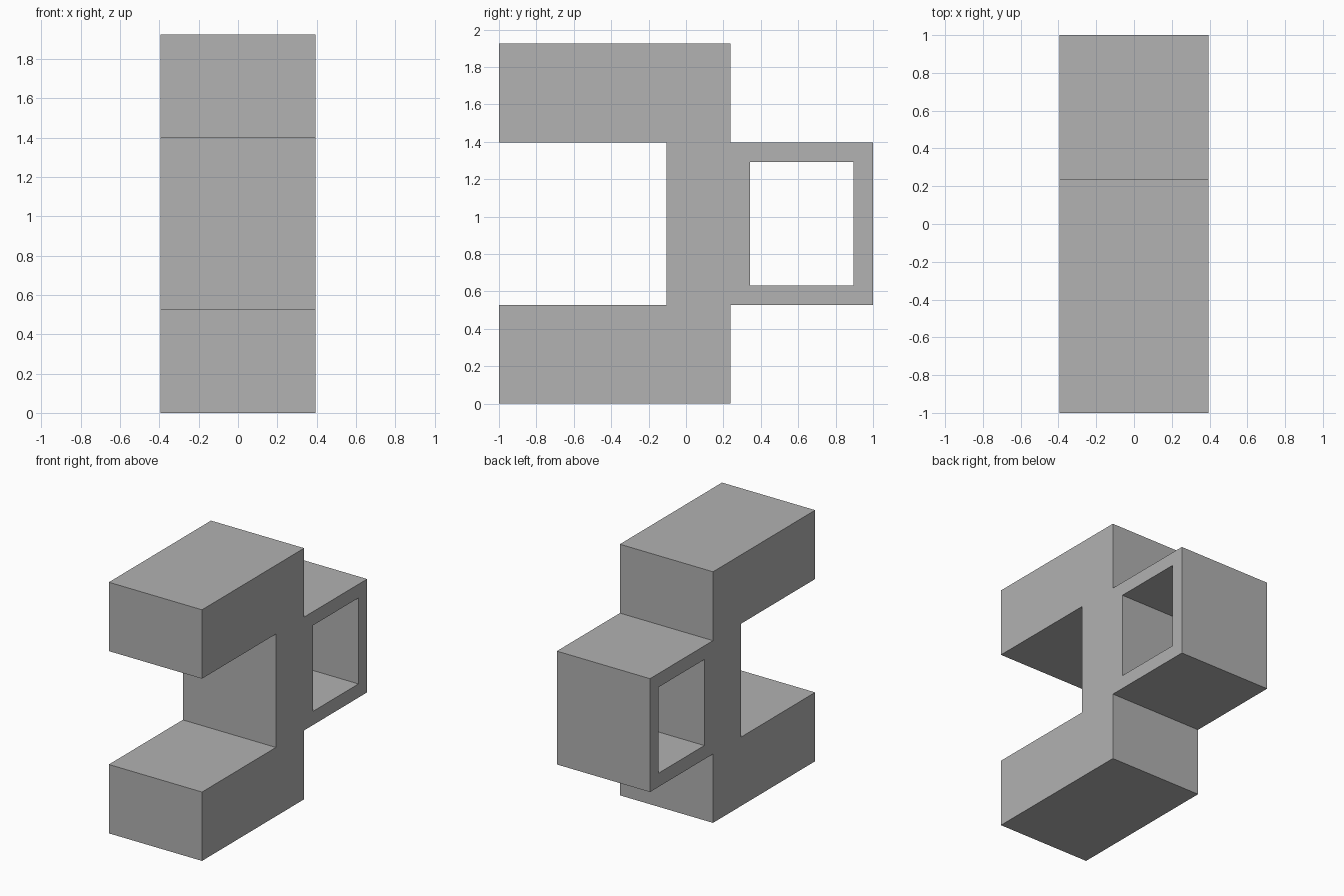
import bpy
import bmesh
from mathutils import Vector

cube = bpy.data.objects.get("Cube")
if cube:
    bpy.data.objects.remove(cube, do_unlink=True)

HALF_WIDTH = 0.395
HEIGHT = 1.925
FRONT, BACK = -1.0, 1.0
WEB_FRONT, WEB_BACK = -0.105, 0.237
LOW, HIGH = 0.528, 1.397      # jaw faces, also the handle's bottom and top
WALL = 0.105                  # handle wall thickness

grey = bpy.data.materials.new("plain grey")
grey.use_nodes = True
grey.diffuse_color = (0.445, 0.445, 0.445, 1)
grey.node_tree.nodes["Principled BSDF"].inputs["Base Color"].default_value = grey.diffuse_color


def extrude_profile(name, outline, half_width):
    """Extrude a side outline of (y, z) points along x."""
    bm = bmesh.new()
    face = bm.faces.new([bm.verts.new((-half_width, y, z)) for y, z in outline])
    result = bmesh.ops.extrude_face_region(bm, geom=[face])
    moved = [v for v in result["geom"] if isinstance(v, bmesh.types.BMVert)]
    bmesh.ops.translate(bm, verts=moved, vec=Vector((2 * half_width, 0, 0)))
    bmesh.ops.recalc_face_normals(bm, faces=bm.faces)
    mesh = bpy.data.meshes.new(name)
    bm.to_mesh(mesh)
    bm.free()
    mesh.materials.append(grey)
    obj = bpy.data.objects.new(name, mesh)
    bpy.context.collection.objects.link(obj)
    return obj


# Body: two forward jaws, an upright web and a rear handle block
body = extrude_profile("bracket_body", [
    (FRONT, 0), (WEB_BACK, 0), (WEB_BACK, LOW), (BACK, LOW),
    (BACK, HIGH), (WEB_BACK, HIGH), (WEB_BACK, HEIGHT), (FRONT, HEIGHT),
    (FRONT, HIGH), (WEB_FRONT, HIGH), (WEB_FRONT, LOW), (FRONT, LOW),
], HALF_WIDTH)

# Window through the handle block
y0, y1 = WEB_BACK + WALL, BACK - WALL
z0, z1 = LOW + WALL, HIGH - WALL
cutter = extrude_profile("handle_window_cutter",
                         [(y0, z0), (y1, z0), (y1, z1), (y0, z1)], HALF_WIDTH * 2)
cutter.hide_render = True
cutter.hide_viewport = True
cutter.display_type = 'WIRE'

cut = body.modifiers.new("handle_window", 'BOOLEAN')
cut.operation = 'DIFFERENCE'
cut.solver = 'EXACT'
cut.object = cutter
